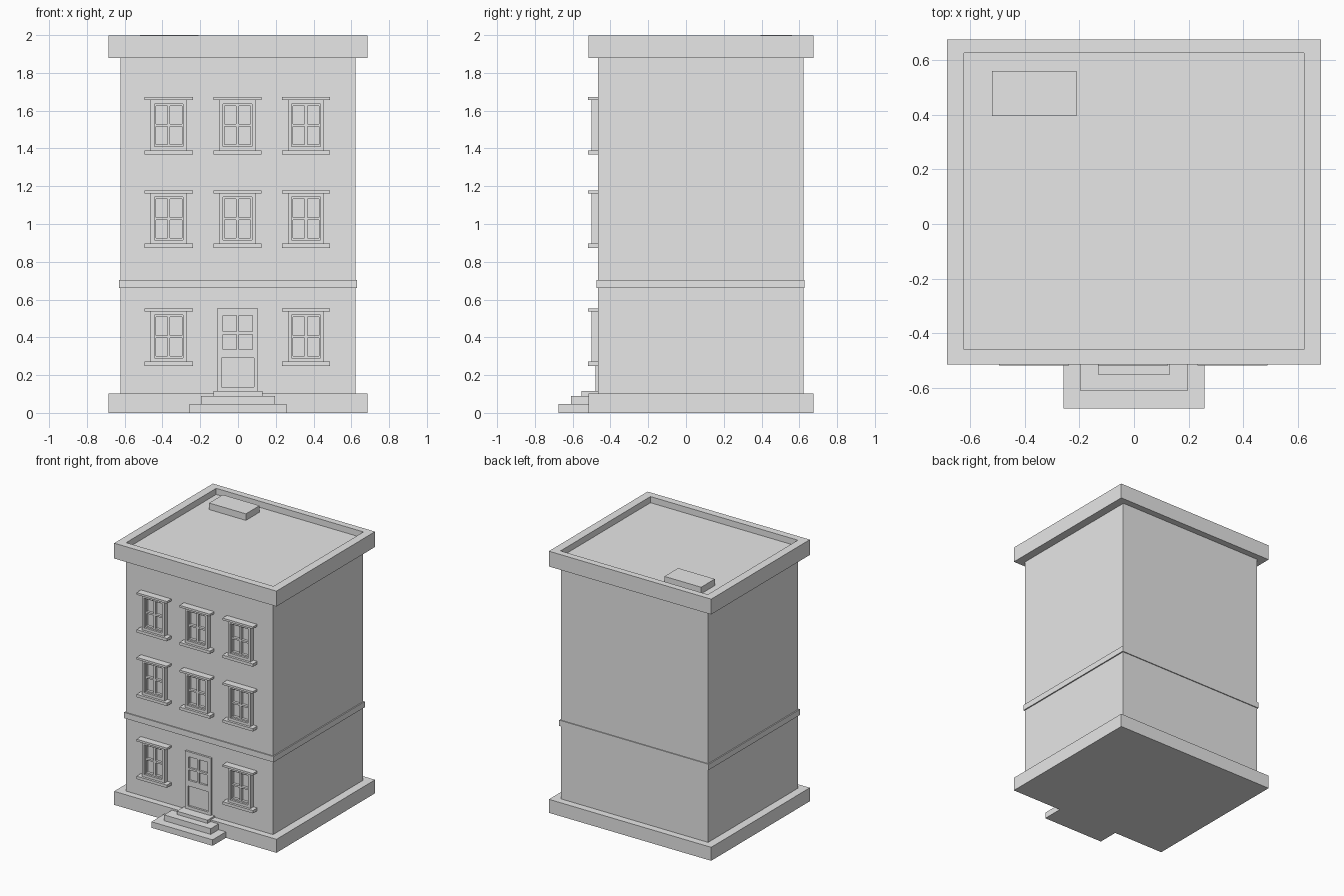
import bpy
import bmesh
from mathutils import Vector

cube = bpy.data.objects.get("Cube")
if cube:
    bpy.data.objects.remove(cube, do_unlink=True)

# One plain material for the whole building
stone = bpy.data.materials.new("pale_grey")
stone.use_nodes = True
GREY = (0.8, 0.8, 0.8, 1)
stone.diffuse_color = GREY
stone.node_tree.nodes["Principled BSDF"].inputs["Base Color"].default_value = GREY


def finish(name, bm):
    bmesh.ops.recalc_face_normals(bm, faces=bm.faces)
    mesh = bpy.data.meshes.new(name)
    bm.to_mesh(mesh)
    bm.free()
    mesh.materials.append(stone)
    obj = bpy.data.objects.new(name, mesh)
    bpy.context.collection.objects.link(obj)
    return obj


def box(name, x, y, z):
    """Block between pairs of limits."""
    bm = bmesh.new()
    bmesh.ops.create_cube(bm, size=1)
    for v in bm.verts:
        v.co = [(a + b) / 2 + c * (b - a) for (a, b), c in zip((x, y, z), v.co)]
    return finish(name, bm)


def lattice(name, us, vs, place, depth):
    """Slab cut into cells, with every odd-odd cell left open."""
    bm = bmesh.new()
    grid = [[bm.verts.new(place(u, v)) for v in vs] for u in us]
    for i in range(len(us) - 1):
        for j in range(len(vs) - 1):
            if not (i % 2 and j % 2):
                bm.faces.new((grid[i][j], grid[i + 1][j],
                              grid[i + 1][j + 1], grid[i][j + 1]))
    ext = bmesh.ops.extrude_face_region(bm, geom=bm.faces[:])
    moved = [g for g in ext["geom"] if isinstance(g, bmesh.types.BMVert)]
    bmesh.ops.translate(bm, verts=moved, vec=Vector(depth))
    return finish(name, bm)


WALL = -0.465            # front wall plane
OUT_X, OUT_Y = (-0.685, 0.685), (-0.515, 0.675)


def upright(name, us, vs, front):
    """Lattice standing on the front wall."""
    return lattice(name, us, vs, lambda u, v: (u, front, v),
                   (0, WALL + 0.005 - front, 0))


# Main masses
box("plinth", OUT_X, OUT_Y, (0, 0.103))
box("walls", (-0.622, 0.622), (WALL, 0.621), (0.09, 1.93))
box("belt_course", (-0.631, 0.631), (-0.473, 0.628), (0.66, 0.704))

# Cornice with sunken roof
lattice("cornice", (OUT_X[0], -0.622, 0.622, OUT_X[1]),
        (OUT_Y[0], -0.46, 0.625, OUT_Y[1]),
        lambda u, v: (u, v, 1.88), (0, 0, 0.117))
box("roof_deck", (-0.63, 0.63), (-0.468, 0.632), (1.9, 1.95))
box("roof_hatch", (-0.52, -0.21), (0.395, 0.56), (1.94, 2.0))


def window(tag, cx, base):
    box("window_sill_" + tag, (cx - 0.128, cx + 0.128), (-0.518, WALL + 0.005),
        (base, base + 0.022))
    box("window_lintel_" + tag, (cx - 0.128, cx + 0.128), (-0.518, WALL + 0.005),
        (base + 0.288, base + 0.304))
    upright("window_frame_" + tag,
            [cx + d for d in (-0.096, -0.076, 0.076, 0.096)],
            [base + d for d in (0.022, 0.042, 0.268, 0.288)], -0.5)
    upright("window_sash_" + tag,
            [cx + d for d in (-0.076, -0.069, -0.007, 0.007, 0.069, 0.076)],
            [base + d for d in (0.042, 0.052, 0.148, 0.161, 0.258, 0.268)], -0.485)


# Windows: the ground floor has the door in the middle bay
for floor, base in enumerate((0.249, 0.874, 1.368)):
    for bay, cx in (("right", -0.366), ("middle", -0.003), ("left", 0.36)):
        if floor or bay != "middle":
            window(f"{bay}_{floor}", cx, base)

# Door: lower half with one sunk panel, upper half with four panes
upright("door_lower", (-0.11, -0.088, 0.084, 0.107), (0.103, 0.137, 0.291, 0.31), -0.48)
upright("door_upper", (-0.11, -0.08, -0.009, 0.006, 0.077, 0.107),
        (0.31, 0.335, 0.415, 0.43, 0.515, 0.553), -0.48)

# Entrance steps
for i, (half, front, low, top) in enumerate((
        (0.258, -0.675, 0, 0.046), (0.197, -0.61, 0.04, 0.09),
        (0.13, -0.553, 0.085, 0.115))):
    box(f"entrance_step_{i}", (-half, half), (front, WALL + 0.005), (low, top))
